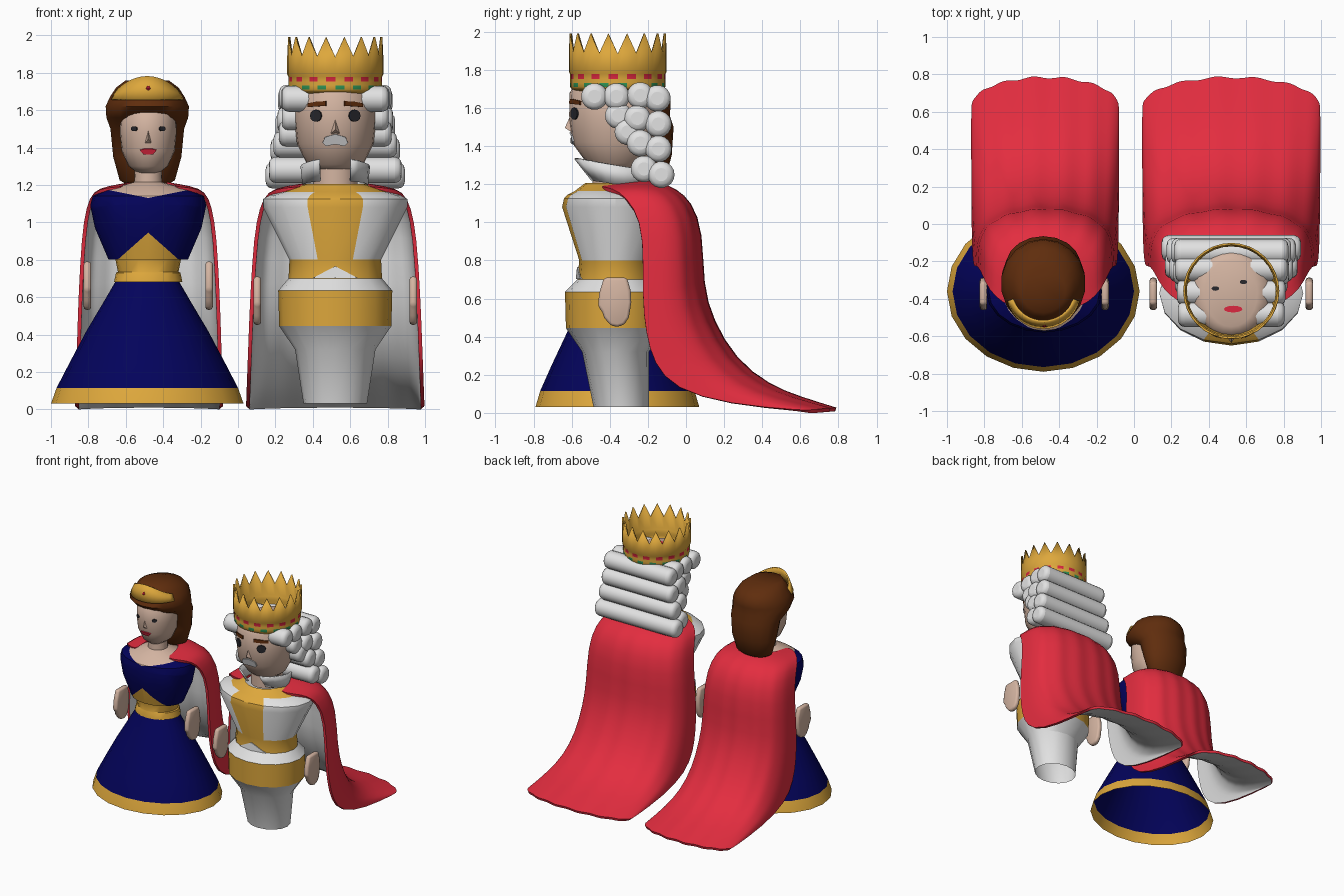
import bpy, bmesh, math
from mathutils import Vector

if "Cube" in bpy.data.objects:
    bpy.data.objects.remove(bpy.data.objects["Cube"])

def mat(name, r, g, b):
    m = bpy.data.materials.new(name)
    m.diffuse_color = (r, g, b, 1)
    m.use_nodes = True
    m.node_tree.nodes["Principled BSDF"].inputs["Base Color"].default_value = m.diffuse_color
    return m

GOLD = mat("gold", .73, .39, .045)
RED = mat("cape red", .77, .026, .05)
WHITE = mat("white", .76, .76, .76)
NAVY = mat("navy", .001, .001, .105)
SKIN = mat("skin", .66, .46, .36)
BROWN = mat("hair brown", .115, .026, .004)
DARK = mat("eye dark", .02, .02, .025)
GREEN = mat("gem green", .03, .32, .10)
GREY = mat("moustache grey", .55, .55, .56)
LIP = mat("lip red", .72, .02, .05)

QX, QY, KX, KY = -.48, -.36, .52, -.37      # queen and king axes

def finish(name, bm, mats, angle=35):
    me = bpy.data.meshes.new(name)
    bm.to_mesh(me)
    bm.free()
    for m in mats:
        me.materials.append(m)
    ob = bpy.data.objects.new(name, me)
    bpy.context.collection.objects.link(ob)
    bpy.ops.object.select_all(action='DESELECT')
    bpy.context.view_layer.objects.active = ob
    ob.select_set(True)
    if angle:
        bpy.ops.object.shade_smooth_by_angle(angle=math.radians(angle))
    return ob

def solidify(ob, t, offset=-1, **kw):
    m = ob.modifiers.new("thickness", 'SOLIDIFY')
    m.thickness, m.offset = t, offset
    for k, v in kw.items():
        setattr(m, k, v)

def loft(name, cx, cy, rings, segs, mats, rule=None, caps="bt", arc=None, angle=35, cuts=()):
    """Stack of elliptical rings (z, rx, ry, dy); angle 0 faces the front. z may depend on the angle."""
    bm = bmesh.new()
    a0, a1 = arc or (0, 360)
    n = segs + 1 if arc else segs
    rows = []
    for z, rx, ry, *dy in rings:
        row = []
        for i in range(n):
            a = math.radians(a0 + (a1 - a0) * i / segs)
            row.append(bm.verts.new((cx + rx * math.sin(a), cy + (dy[0] if dy else 0) - ry * math.cos(a),
                                     z(a, i) if callable(z) else z)))
        rows.append(row)
    for j in range(len(rows) - 1):
        for i in range(segs):
            k = (i + 1) % n
            f = bm.faces.new((rows[j][i], rows[j][k], rows[j + 1][k], rows[j + 1][i]))
            if rule and not cuts:
                f.material_index = rule(f.calc_center_median(), i, j)
    if "b" in caps:
        bm.faces.new(rows[0][::-1])
    if "t" in caps:
        f = bm.faces.new(rows[-1])
        f.material_index = rule(f.calc_center_median(), 0, len(rows) - 1) if rule else 0
    # V-shaped colour borders: height z0 on the axis, slope k to both sides
    for z0, k in cuts:
        for s in (-1, 1):
            bmesh.ops.bisect_plane(bm, geom=bm.verts[:] + bm.edges[:] + bm.faces[:],
                                   plane_co=(cx, 0, z0), plane_no=Vector((-k * s, 0, 1)).normalized())
    if cuts:
        for f in bm.faces:
            f.material_index = rule(f.calc_center_median(), 0, 0)
    return finish(name, bm, mats, angle)

def decal(name, cx, cy, rings, pts, m):
    """Thin plate (dx, z outline) laid on the front of a lofted head."""
    bm = bmesh.new()
    vs = []
    for dx, z in pts:
        for (z0, x0, y0), (z1, x1, y1) in zip(rings, rings[1:]):
            if z0 <= z <= z1:
                t = (z - z0) / (z1 - z0)
                rx, ry = x0 + t * (x1 - x0), y0 + t * (y1 - y0)
        vs.append(bm.verts.new((cx + dx, cy - ry * math.sqrt(1 - (dx / rx) ** 2) - .004, z)))
    bm.faces.new(vs)
    solidify(finish(name, bm, [m], 0), .009, 0)

def oval(dx, z, rx, rz, n=12):
    return [(dx + rx * math.cos(i * math.tau / n), z + rz * math.sin(i * math.tau / n)) for i in range(n)]

def nose(name, cx, y, z0, z1, w, depth):
    bm = bmesh.new()
    v = [bm.verts.new(p) for p in ((cx - w, y, z0), (cx + w, y, z0), (cx, y, z1), (cx, y - depth, z0 + .02))]
    for f in ((0, 1, 3), (1, 2, 3), (2, 0, 3), (0, 2, 1)):
        bm.faces.new([v[i] for i in f])
    finish(name, bm, [SKIN], 0)

def hand(name, x, dz):
    pts = [(-.43, .71), (-.31, .71), (-.29, .64), (-.287, .58), (-.30, .50), (-.325, .462), (-.36, .452),
           (-.395, .458), (-.43, .50), (-.44, .53), (-.462, .56), (-.455, .63)]
    bm = bmesh.new()
    bm.faces.new([bm.verts.new((x, y, z + dz)) for y, z in pts])
    ob = finish(name, bm, [SKIN], 40)
    solidify(ob, .04, 0)
    b = ob.modifiers.new("round", 'BEVEL')
    b.width, b.segments = .015, 2

def cape(name, cx, scale):
    # back point y, z; front edge y, z; half width
    rows = [(-.20, 1.22, -.46, 1.19, .17), (-.12, 1.205, -.42, 1.185, .28), (-.05, 1.175, -.35, 1.165, .365),
            (.03, 1.11, -.27, 1.08, .405), (.09, .95, -.22, .93, .435), (.088, .67, -.23, .60, .455),
            (.14, .49, -.21, .42, .462), (.26, .28, -.17, .26, .468), (.44, .145, -.06, .125, .473),
            (.60, .085, .22, .045, .476), (.785, .028, .62, .013, .477)]
    bm, grid, n = bmesh.new(), [], 24
    for r, (yb, zb, ye, ze, w) in enumerate(rows):
        row = []
        for i in range(n + 1):
            p = (i / n - .5) * math.pi
            t = max(0, math.cos(p)) ** (.9 if r == 10 else .55)
            fold = (.005 + .0012 * r) * math.sin(i * 1.9) * t * (r > 1)
            row.append(bm.verts.new((cx + w * scale * math.sin(p), ye + (yb - ye) * t + fold * .7,
                                     ze + (zb - ze) * t)))
        grid.append(row)
    for a, b in zip(grid, grid[1:]):
        for i in range(n):
            bm.faces.new((a[i], a[i + 1], b[i + 1], b[i]))
    ob = finish(name, bm, [RED, WHITE], 60)
    ob.modifiers.new("smooth", 'SUBSURF').levels = 1
    solidify(ob, .02, -1, material_offset=1)
    ob.modifiers.new("crisp_rim", 'EDGE_SPLIT').split_angle = math.radians(50)

# ---------- queen ----------
loft("queen_skirt", QX - .005, QY, [(.03, .515, .43), (.115, .485, .405), (.25, .415, .345), (.42, .325, .265),
     (.58, .23, .185), (.68, .172, .14)], 20, [NAVY, GOLD], lambda c, i, j: int(j == 0), caps="")

def dress_rule(c, i, j):
    dx = abs(c.x - QX)
    if c.z > 1.13 + .2 * dx:
        return 2
    return 1 if c.z < .80 or (c.y < QY and c.z < .945 - .886 * dx) else 0

loft("queen_bodice", QX, QY, [(.68, .183, .15), (.73, .172, .142), (.735, .162, .14), (.80, .175, .15),
     (.802, .213, .165), (.97, .285, .21), (1.09, .31, .22), (1.14, .297, .21), (1.175, .22, .165),
     (1.215, .075, .075), (1.32, .07, .07)], 20, [NAVY, GOLD, SKIN], dress_rule,
     cuts=((.945, -.886), (1.13, .2)), caps="")
QHEAD = [(1.265, .06, .08), (1.30, .105, .125), (1.38, .142, .16), (1.48, .152, .172), (1.58, .148, .17),
         (1.65, .10, .11)]
loft("queen_head", QX, QY, QHEAD, 24, [SKIN], angle=50)
for s in (-1, 1):
    decal("queen_eye", QX, QY, QHEAD, oval(s * .075, 1.50, .016, .013), DARK)
    hand("queen_hand", QX + s * .325, .08)
    hand("king_hand", KX + s * .417, 0)
decal("queen_lips", QX, QY, QHEAD, [(-.045, 1.387), (-.025, 1.363), (.025, 1.363), (.045, 1.387), (.02, 1.393),
      (-.02, 1.393)], LIP)
nose("queen_nose", QX, QY - .165, 1.425, 1.51, .016, .022)
loft("queen_hair", QX - .005, QY, [(1.19, .09, .05, .16), (1.225, .15, .09, .16), (1.35, .185, .125, .16),
     (1.50, .20, .155, .14), (1.56, .222, .205, .07), (1.62, .226, .24, .04), (1.67, .203, .225, .05),
     (1.72, .17, .185, .045), (1.757, .12, .115, 0)], 18, [BROWN], angle=60)

# tiara: upright arched band on top of the hair, with a gem
tiara = [((lambda a, i, k=k: 1.655 + k * (.045 + .08 * max(0, math.cos(a)) ** 2)), rx, ry)
         for k, rx, ry in ((0, .195, .195), (.5, .183, .18), (1, .168, .16))]
solidify(loft("queen_tiara", QX - .005, QY, tiara, 16, [GOLD], caps="", arc=(-75, 75)), .012, 0)
loft("tiara_gem", QX, QY - .18, [(1.70, .006, .006), (1.715, .014, .014), (1.73, .006, .006)], 8, [LIP])
cape("queen_cape", QX + .005, .83)

# ---------- king ----------
def suit_rule(c, i, j):
    if c.z > 1.165 or .70 < c.z < .80 or .445 < c.z < .635:
        return 1
    return int(.80 < c.z and i in (0, 15))

loft("king_body", KX, KY, [(.03, .17, .145, .03), (.32, .215, .175), (.445, .30, .26), (.635, .305, .265),
     (.70, .25, .20), (.80, .245, .19), (1.08, .385, .28), (1.125, .385, .27), (1.145, .35, .25),
     (1.163, .285, .215), (1.205, .16, .16)], 16, [WHITE, GOLD], suit_rule, angle=30, caps="")
# white notch in the upper belt
decal("belt_notch", KX, KY, [(.6, .30, .262), (.70, .25, .20), (.80, .245, .19)],
      [(-.12, .702), (0, .702), (.12, .702), (0, .765)], WHITE)
loft("king_neck", KX, KY, [(1.19, .12, .12), (1.33, .12, .12)], 16, [SKIN])
solidify(loft("king_collar", KX, KY, [((lambda a, i: 1.20 + .025 * math.cos(a)), .17, .14),
              ((lambda a, i: 1.30 + .04 * math.cos(a)), .18, .24)], 20, [WHITE], caps="",
              arc=(28, 332)), .012, 0)
KHEAD = [(1.27, .10, .10), (1.31, .15, .15), (1.42, .205, .23), (1.56, .22, .243), (1.68, .215, .24),
         (1.72, .19, .215), (1.74, .14, .18)]
loft("king_head", KX, KY, KHEAD, 24, [SKIN], angle=50)
for s in (-1, 1):
    decal("king_eye", KX, KY, KHEAD, oval(s * .103, 1.57, .03, .032), DARK)
    decal("king_brow", KX, KY, KHEAD, [(s * x, z) for x, z in ((.05, 1.622), (.10, 1.62), (.145, 1.616),
          (.145, 1.636), (.10, 1.645), (.05, 1.648))], BROWN)
decal("king_moustache", KX, KY, KHEAD, [(-.068, 1.425), (-.05, 1.408), (0, 1.418), (.05, 1.408), (.068, 1.425),
      (.055, 1.455), (0, 1.472), (-.055, 1.455)], GREY)
nose("king_nose", KX, KY - .232, 1.475, 1.57, .024, .034)
# small face marks on the head top, seen through the open crown
for nm, x, y, rx, ry, m in (("mark_left", .435, -.345, .02, .012, DARK), ("mark_right", .585, -.31, .02, .012, DARK),
                            ("mark_mouth", .53, -.455, .05, .018, LIP)):
    loft(nm, x, y, [(1.737, rx, ry), (1.743, rx, ry)], 12, [m])

# wig: rows of horizontal rolls (y, z, half width)
for y, z, hw in ((-.48, 1.66, .285), (-.365, 1.66, .29), (-.24, 1.665, .30), (-.15, 1.65, .305), (-.355, 1.56, .285),
                 (-.255, 1.545, .31), (-.145, 1.515, .32), (-.305, 1.475, .30), (-.24, 1.415, .33),
                 (-.145, 1.385, .345), (-.22, 1.28, .355), (-.13, 1.25, .372)):
    bm = bmesh.new()
    bmesh.ops.create_cone(bm, cap_ends=True, segments=18, radius1=.07, radius2=.07, depth=2 * hw)
    for v in bm.verts:
        v.co = (KX + v.co.z, y + v.co.y, z - v.co.x)
    roll = finish("wig_roll", bm, [WHITE])
    b = roll.modifiers.new("round", 'BEVEL')
    b.width, b.segments = .035, 3

# crown: toothed ring with red and green dashes outside, plain gold inside
def crown_rule(c, i, j):
    return 0 if j == 3 and i % 2 else 1 if j == 1 and i % 2 == 0 else 2

king_crown = loft("king_crown", KX, KY + .012, [(1.69, .236, .236), (1.71, .25, .25), (1.732, .25, .25),
                  (1.752, .25, .25), (1.778, .25, .25), (1.79, .257, .257),
                  (lambda a, i: 1.99 if i % 2 else 1.885, .257, .257)], 32, [LIP, GREEN, GOLD], crown_rule, caps="")
solidify(king_crown, .012, material_offset=2)
cape("king_cape", KX, 1)
